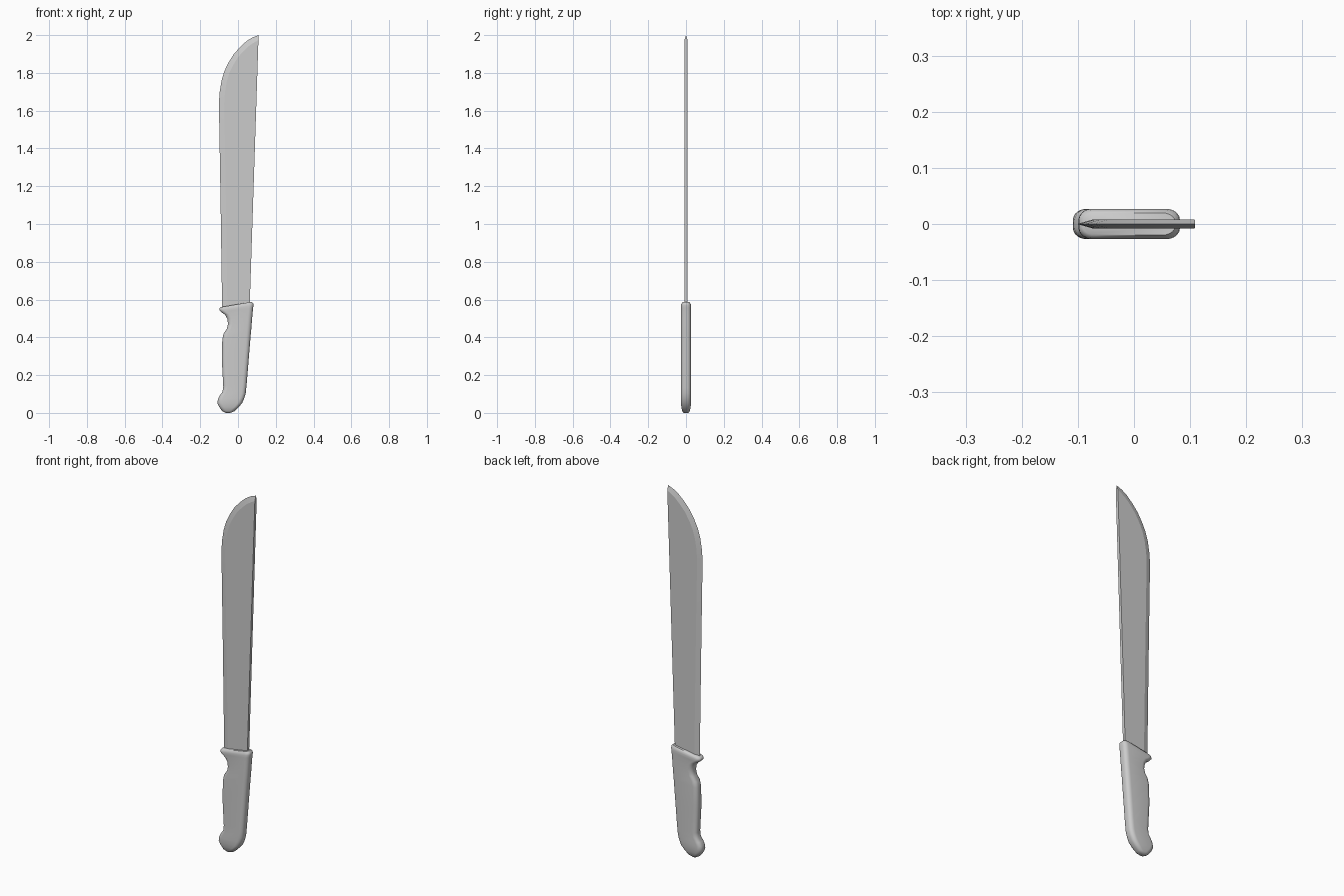
import bpy, bmesh, math
from mathutils import Vector

if "Cube" in bpy.data.objects:
    bpy.data.objects.remove(bpy.data.objects["Cube"])


def loft(name, rings, angle):
    """Skin closed rings of equal length, cap the ends, shade by angle."""
    bm = bmesh.new()
    vs = [[bm.verts.new(p) for p in r] for r in rings]
    n = len(vs[0])
    for a, b in zip(vs, vs[1:]):
        for i in range(n):
            j = (i + 1) % n
            bm.faces.new((a[i], a[j], b[j], b[i]))
    bm.faces.new(vs[0][::-1])
    bm.faces.new(vs[-1])
    bmesh.ops.remove_doubles(bm, verts=bm.verts[:], dist=1e-5)
    bmesh.ops.recalc_face_normals(bm, faces=bm.faces[:])
    me = bpy.data.meshes.new(name)
    bm.to_mesh(me)
    bm.free()
    ob = bpy.data.objects.new(name, me)
    bpy.context.collection.objects.link(ob)
    bpy.ops.object.select_all(action='DESELECT')
    ob.select_set(True)
    bpy.context.view_layer.objects.active = ob
    bpy.ops.object.shade_smooth_by_angle(angle=math.radians(angle))
    return ob


# Blade: cutting edge points (x, z), ground bevel inward, straight spine
edge = [(-.084, .55), (-.092, 1.1), (-.101, 1.64), (-.097, 1.70), (-.087, 1.76),
        (-.072, 1.81), (-.05, 1.855), (-.022, 1.9), (.012, 1.938),
        (.045, 1.968), (.075, 1.987), (.109, 2.0)]
T, GRIND = .008, .028


def spine_x(z):
    return .062 + (z - .57) * .047 / 1.43


rings = []
for i, (x, z) in enumerate(edge):
    a, b = Vector(edge[max(i - 1, 0)]), Vector(edge[min(i + 1, len(edge) - 1)])
    t = (b - a).normalized()
    ix, iz = x + t.y * GRIND, z - t.x * GRIND
    if i == 0:
        iz = z + .005
    sz = iz + (.015 if i == 0 else 0)
    sx = spine_x(sz)
    ix = min(ix, sx)
    if i == len(edge) - 1:
        ix = sx
    rings.append([(x, 0, z), (ix, -T, iz), (sx, -T, sz), (sx, T, sz), (ix, T, iz)])
loft("blade", rings, 12)

# Handle: stations of left x, left z, right x, right z, half thickness
stations = [
    (-.066, .006, -.042, .006, .012), (-.085, .017, -.020, .014, .020),
    (-.100, .032, .003, .030, .0245), (-.109, .052, .022, .052, .027),
    (-.106, .073, .034, .080, .027), (-.096, .092, .041, .105, .027),
    (-.082, .112, .044, .135, .027), (-.078, .140, .047, .165, .027),
    (-.086, .290, .058, .300, .027), (-.083, .390, .067, .410, .027),
    (-.076, .420, .070, .440, .027), (-.059, .445, .072, .465, .027),
    (-.053, .470, .074, .490, .027), (-.056, .497, .076, .515, .027),
    (-.069, .520, .078, .537, .027), (-.090, .534, .080, .556, .027),
    (-.099, .544, .082, .570, .027), (-.098, .553, .081, .580, .025),
    (-.091, .560, .073, .588, .020),
]
RX, SEG = .024, 5


def section(lx, lz, rx, rz, h):
    """Rounded rectangle laid along the line from left to right point."""
    w = rx - lx
    r = min(RX, w / 2.1)
    ry = h * .75
    pts = []
    for q, (cx, cy) in enumerate([(rx - r, h - ry), (lx + r, h - ry),
                                  (lx + r, ry - h), (rx - r, ry - h)]):
        for k in range(SEG + 1):
            a = math.pi / 2 * (q + k / SEG)
            x = cx + r * math.cos(a)
            pts.append((x, cy + ry * math.sin(a), lz + (rz - lz) * (x - lx) / w))
    return pts


loft("handle", [section(*s) for s in stations], 50)

# Rest the pommel exactly on the ground
for ob in bpy.context.collection.objects:
    if ob.name == "handle":
        low = min(v.co.z for v in ob.data.vertices)
        for v in ob.data.vertices:
            if v.co.z < .02:
                v.co.z -= low
